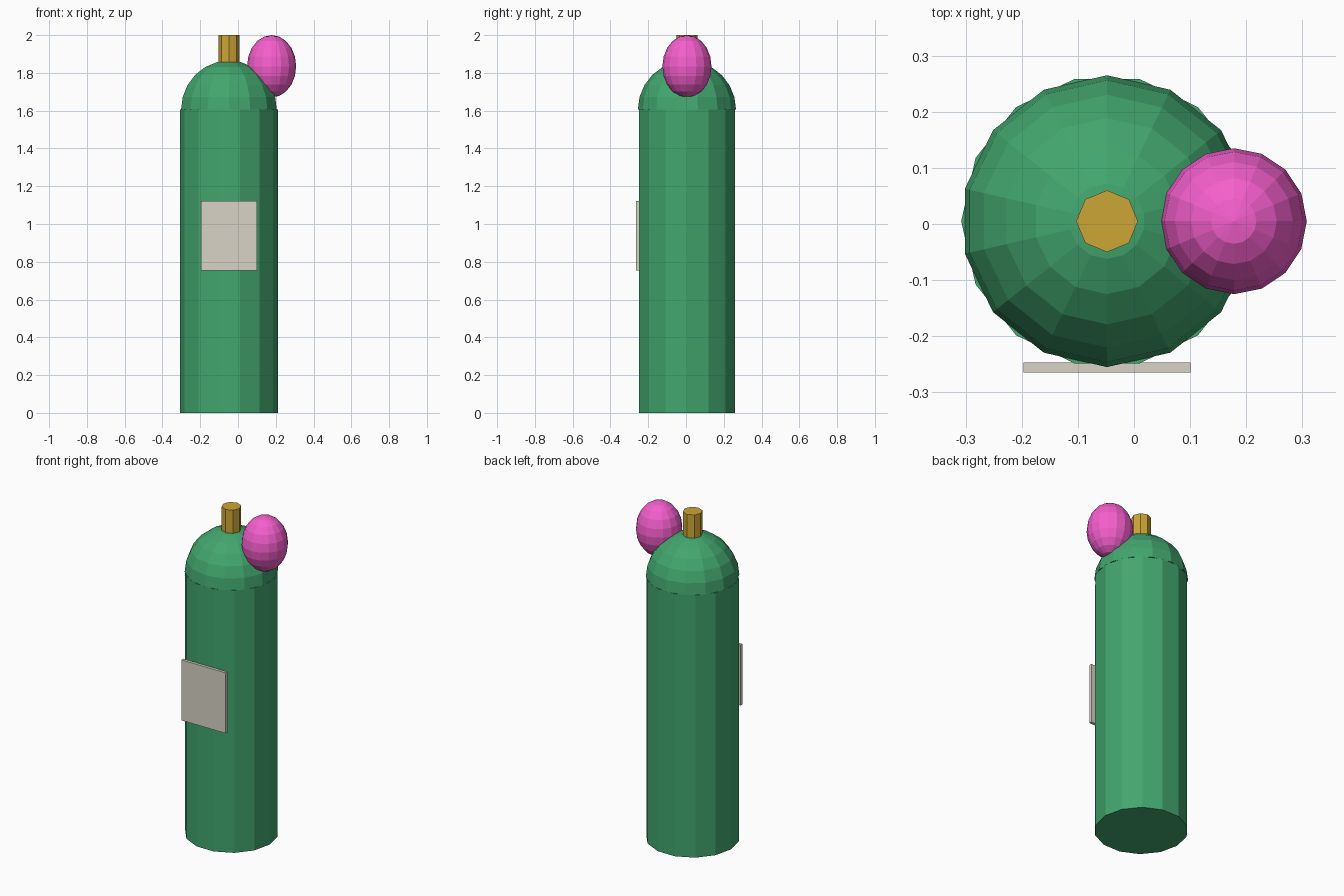
import bpy, bmesh
from math import pi
from mathutils import Matrix

if "Cube" in bpy.data.objects:
    bpy.data.objects.remove(bpy.data.objects["Cube"])

CX, CY = -0.048, 0.005   # axis of the tank


def material(name, rgb):
    m = bpy.data.materials.new(name)
    lin = [((c / 255 + 0.055) / 1.055) ** 2.4 for c in rgb]
    m.diffuse_color = (*lin, 1)
    m.use_nodes = True
    m.node_tree.nodes["Principled BSDF"].inputs["Base Color"].default_value = m.diffuse_color
    return m


def add_part(name, bm, mat):
    bmesh.ops.recalc_face_normals(bm, faces=bm.faces)
    mesh = bpy.data.meshes.new(name)
    bm.to_mesh(mesh)
    bm.free()
    mesh.materials.append(mat)
    ob = bpy.data.objects.new(name, mesh)
    bpy.context.collection.objects.link(ob)
    return ob


def cylinder(name, sides, r, z0, z1, turn, mat):
    bm = bmesh.new()
    bmesh.ops.create_cone(bm, cap_ends=True, segments=sides, radius1=r, radius2=r, depth=z1 - z0,
                          matrix=Matrix.Translation((CX, CY, (z0 + z1) / 2)) @ Matrix.Rotation(turn, 4, 'Z'))
    return add_part(name, bm, mat)


def ball(name, loc, scale, segs, rings, mat, half=False):
    bm = bmesh.new()
    bmesh.ops.create_uvsphere(bm, u_segments=segs, v_segments=rings, radius=1)
    if half:
        low = [v for v in bm.verts if v.co.z < -0.001]
        bmesh.ops.delete(bm, geom=low, context='VERTS')
        bmesh.ops.holes_fill(bm, edges=[e for e in bm.edges if e.is_boundary], sides=0)
    bmesh.ops.transform(bm, verts=bm.verts, matrix=Matrix.Translation(loc) @ Matrix.Diagonal((*scale, 1)))
    return add_part(name, bm, mat)


green = material("green_paint", (66, 166, 110))
brass = material("brass", (206, 166, 54))
pink = material("pink", (245, 95, 205))
paper = material("label_cream", (216, 211, 199))

# Tank body, corners on the y axis, and its domed shoulder, corners on the x axis
cylinder("tank_body", 14, 0.26, 0, 1.605, pi / 2, green)
ball("tank_dome", (CX, CY, 1.605), (0.26, 0.26, 0.26), 14, 12, green, half=True)

# Valve stem on top
cylinder("valve_stem", 8, 0.055, 1.84, 2.0, 0, brass)

# Egg-shaped bulb on the shoulder
ball("bulb", (0.178, CY, 1.835), (0.13, 0.13, 0.165), 16, 10, pink)

# Flat label plate on the front
bm = bmesh.new()
bmesh.ops.create_cube(bm, size=1, matrix=Matrix.Translation((CX, -0.256, 0.938)) @ Matrix.Diagonal((0.298, 0.018, 0.37, 1)))
add_part("label_plate", bm, paper)
